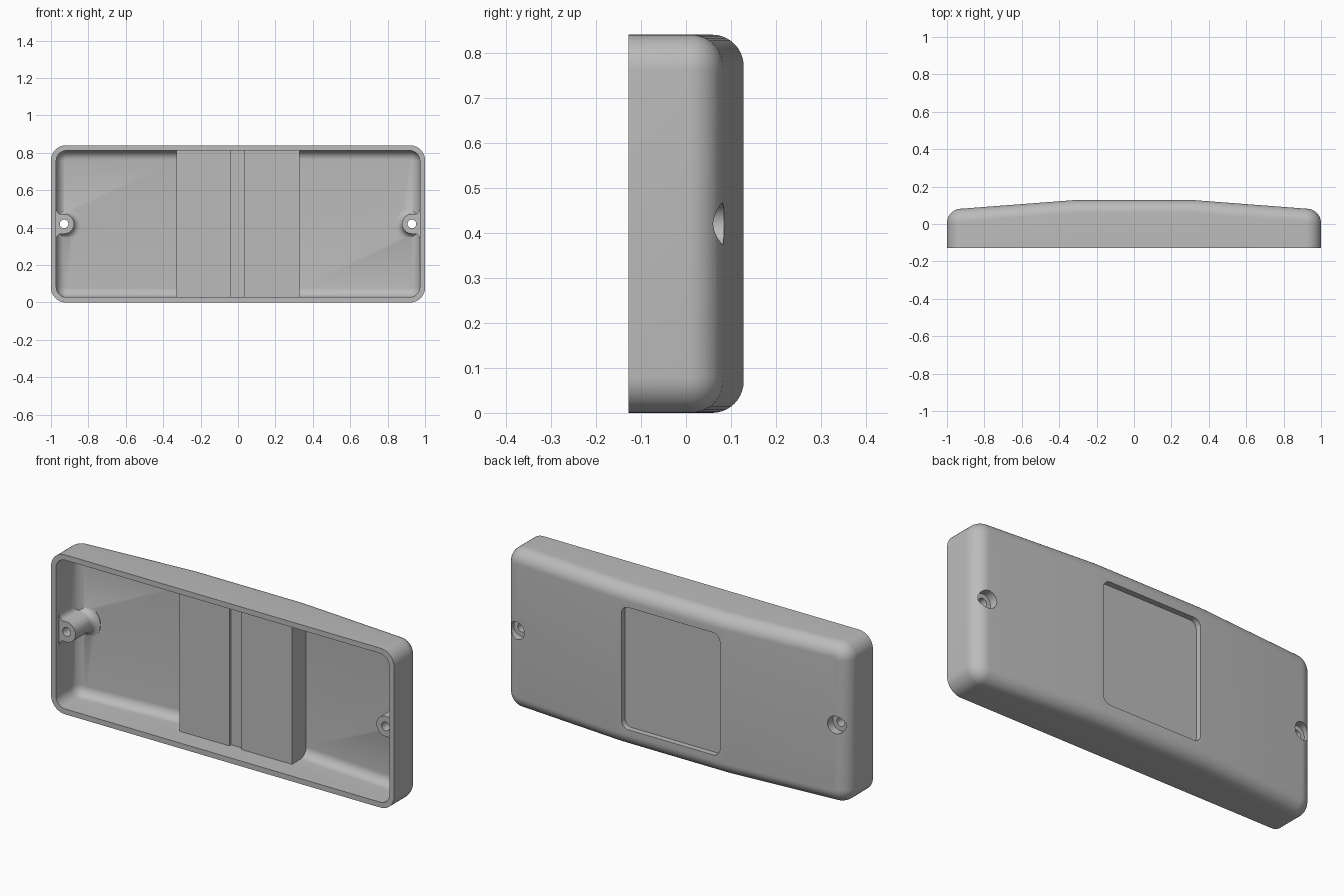
import bpy
import bmesh
from math import pi, sin, cos, radians
from mathutils import Matrix, Vector

cube = bpy.data.objects.get("Cube")
if cube:
    bpy.data.objects.remove(cube, do_unlink=True)

MID_Z = 0.42        # height of the cover's centre line
FRONT, BACK = -0.128, 0.128
KINK = 0.315        # where the flat back starts sloping to the ends
WALL = 0.028
SCREW_X = 0.93

grey = bpy.data.materials.new("grey plastic")
grey.use_nodes = True
colour = (0.5, 0.5, 0.5, 1)
grey.diffuse_color = colour
grey.node_tree.nodes["Principled BSDF"].inputs["Base Color"].default_value = colour


def finish(bm, name):
    bmesh.ops.recalc_face_normals(bm, faces=bm.faces)
    mesh = bpy.data.meshes.new(name)
    bm.to_mesh(mesh)
    bm.free()
    mesh.materials.append(grey)
    obj = bpy.data.objects.new(name, mesh)
    bpy.context.collection.objects.link(obj)
    return obj


def back_height(x):
    return BACK - 0.076 * max(0, abs(x) - KINK)


def rounded_outline(hx, hz, r, steps=10, breaks=()):
    """Rounded rectangle around the origin, with extra points on the long sides."""
    pts = []
    for k, (sx, sz) in enumerate(((1, 1), (-1, 1), (-1, -1), (1, -1))):
        for i in range(steps + 1):
            a = pi / 2 * (k + i / steps)
            pts.append((sx * (hx - r) + r * cos(a), sz * (hz - r) + r * sin(a)))
        if k == 0:
            pts += [(x, hz) for x in breaks]
        if k == 2:
            pts += [(-x, -hz) for x in breaks]
    return pts


def domed_body(name, inset, front, corner, fillet):
    """Rounded slab whose filleted back follows the sloping profile."""
    bm = bmesh.new()
    steps = 10
    levels = [(0, None)]
    for i in range(steps + 1):
        a = pi / 2 * i / steps
        levels.append((fillet * (1 - cos(a)), fillet * (1 - sin(a))))
    rings = []
    for d, drop in levels:
        outline = rounded_outline(1 - inset - d, MID_Z - inset - d, corner - d,
                                  breaks=(KINK, -KINK))
        rings.append([bm.verts.new((x, front if drop is None
                                    else back_height(x) - inset - drop, z + MID_Z))
                      for x, z in outline])
    n = len(rings[0])
    for lower, upper in zip(rings, rings[1:]):
        for i in range(n):
            j = (i + 1) % n
            bm.faces.new((lower[i], lower[j], upper[j], upper[i]))
    bm.faces.new(rings[0])
    # back closed by strips between mirrored upper and lower points
    half = n // 2
    top, bottom = rings[-1][:half], rings[-1][half:][::-1]
    for i in range(half - 1):
        bm.faces.new((top[i], top[i + 1], bottom[i + 1], bottom[i]))
    return finish(bm, name)


def prism(name, points, y0, y1):
    """Extrude an x-z outline along y."""
    bm = bmesh.new()
    face = bm.faces.new([bm.verts.new((x, y0, z + MID_Z)) for x, z in points])
    new = bmesh.ops.extrude_face_region(bm, geom=[face])["geom"]
    verts = [v for v in new if isinstance(v, bmesh.types.BMVert)]
    bmesh.ops.translate(bm, verts=verts, vec=(0, y1 - y0, 0))
    return finish(bm, name)


def box(name, x0, x1, y0, y1):
    return prism(name, [(x0, -1), (x1, -1), (x1, 1), (x0, 1)], y0, y1)


def disc(x, r, n=40):
    return [(x + r * cos(2 * pi * i / n), r * sin(2 * pi * i / n)) for i in range(n)]


def lathe(name, x, profile, n=40):
    """Closed solid of revolution about a y axis, from (radius, y) points."""
    bm = bmesh.new()
    rings = [[bm.verts.new((px, y, pz + MID_Z)) for px, pz in disc(x, r, n)]
             for r, y in profile]
    for a, b in zip(rings, rings[1:]):
        for i in range(n):
            j = (i + 1) % n
            bm.faces.new((a[i], a[j], b[j], b[i]))
    bm.faces.new(rings[0])
    bm.faces.new(rings[-1])
    return finish(bm, name)


def cut(target, tool):
    mod = target.modifiers.new("cut", "BOOLEAN")
    mod.operation = "DIFFERENCE"
    mod.solver = "EXACT"
    mod.object = tool
    bpy.context.view_layer.objects.active = target
    bpy.ops.object.modifier_apply(modifier=mod.name)
    bpy.data.objects.remove(tool, do_unlink=True)


cover = domed_body("cover", 0, FRONT, 0.08, 0.07)
cavity = domed_body("cavity", WALL, FRONT - 0.1, 0.055, 0.05)

# Central block with a shallow groove, left standing inside the cavity
cut(cavity, box("block_right", -0.328, -0.037, -0.02, 0.3))
cut(cavity, box("block_left", 0.033, 0.328, -0.02, 0.3))
cut(cavity, box("groove_floor", -0.06, 0.06, -0.004, 0.3))

# Screw bosses joined to the end walls, flared at the foot
for side in (-1, 1):
    r = 0.053
    arc = [(SCREW_X + r * cos(a), r * sin(a))
           for a in (radians(90 + 180 * i / 20) for i in range(21))]
    flare = [(0.95, r), (0.96, 0.057), (0.968, 0.066), (0.973, 0.08), (1.1, 0.08)]
    outline = flare[::-1] + arc + [(x, -z) for x, z in flare]
    cut(cavity, prism("boss", [(side * x, z) for x, z in outline], -0.1, 0.3))
    foot = [(0.0525 + 0.035 * (1 - cos(a)), 0.022 + 0.035 * sin(a))
            for a in (pi / 2 * i / 6 for i in range(7))]
    cut(cavity, lathe("boss_foot", side * SCREW_X, foot + [(foot[-1][0], 0.3)]))

cut(cover, cavity)

# Shallow label recess in the back
cut(cover, prism("recess", rounded_outline(0.287, 0.322, 0.04), BACK - 0.03, 0.3))

# Screw holes, counterbored from the back
for side in (-1, 1):
    cut(cover, prism("screw_hole", disc(side * SCREW_X, 0.023), -0.3, 0.3))
    cut(cover, prism("counterbore", disc(side * SCREW_X, 0.046), 0.04, 0.3))

bpy.ops.object.select_all(action="DESELECT")
cover.select_set(True)
bpy.context.view_layer.objects.active = cover
bpy.ops.object.shade_smooth_by_angle(angle=radians(30))
